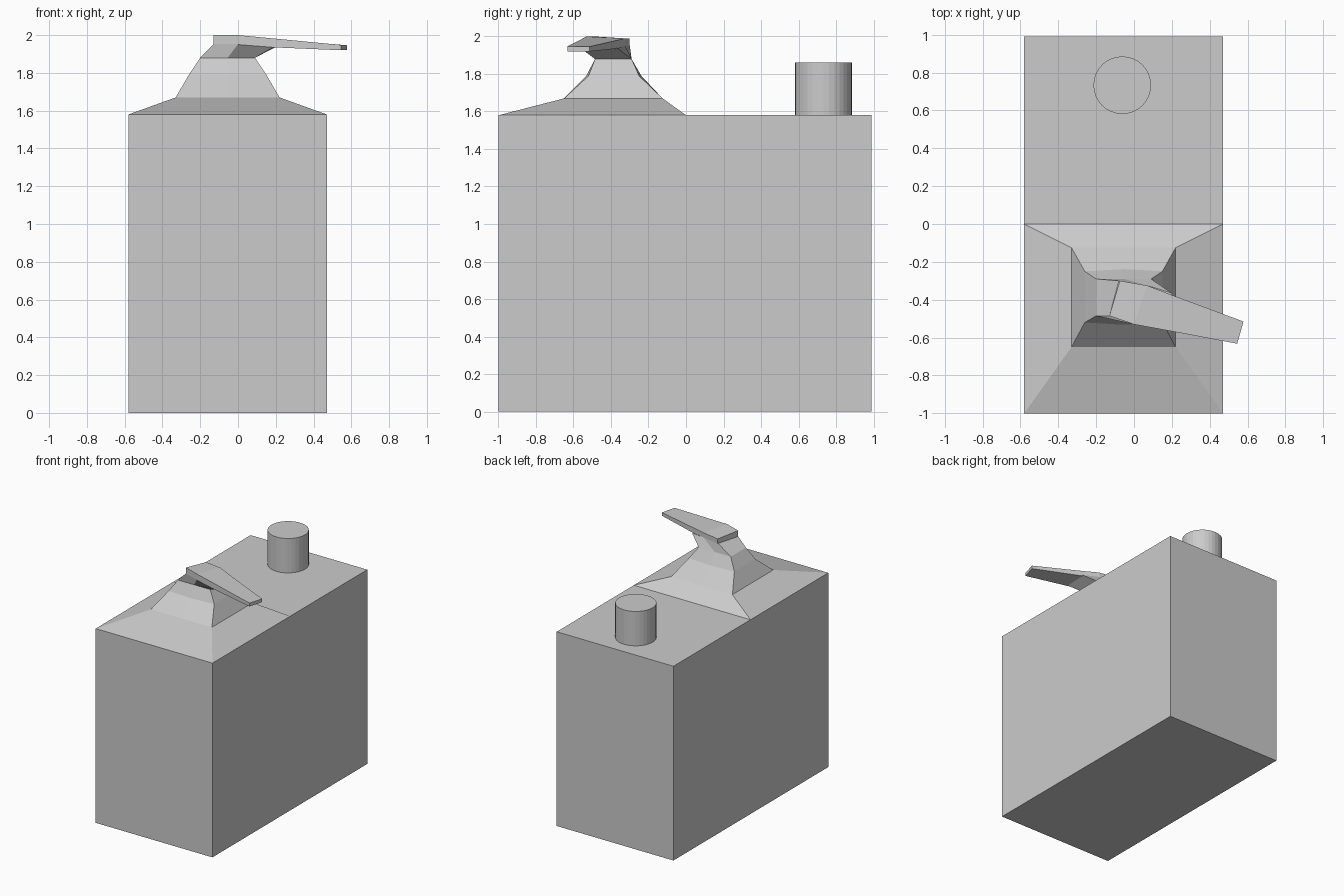
import bpy, bmesh

if "Cube" in bpy.data.objects:
    bpy.data.objects.remove(bpy.data.objects["Cube"])


def loft(name, rings):
    """Skin a closed solid through rings of equal point count."""
    bm = bmesh.new()
    loops = [[bm.verts.new(p) for p in r] for r in rings]
    n = len(loops[0])
    for a, b in zip(loops, loops[1:]):
        for i in range(n):
            j = (i + 1) % n
            bm.faces.new((a[i], a[j], b[j], b[i]))
    bm.faces.new(loops[0][::-1])
    bm.faces.new(loops[-1])
    bmesh.ops.recalc_face_normals(bm, faces=bm.faces)
    mesh = bpy.data.meshes.new(name)
    bm.to_mesh(mesh)
    bm.free()
    obj = bpy.data.objects.new(name, mesh)
    bpy.context.collection.objects.link(obj)
    return obj


def ring(x0, x1, y0, y1, z, bulge=0.0):
    """Six-point rectangle with mid points on the front and back edges."""
    xm = (x0 + x1) / 2
    return [(x0, y0, z), (xm, y0 - bulge, z), (x1, y0, z),
            (x1, y1, z), (xm, y1 + bulge, z), (x0, y1, z)]


# Body block, with the sloped shoulder and tapering neck rising from its front half
loft("body", [ring(-0.58, 0.47, -1.0, 0.99, z) for z in (0, 1.58)])
loft("tap_neck", [
    ring(-0.58, 0.47, -1.0, 0.0, 1.58),
    ring(-0.33, 0.22, -0.65, -0.125, 1.67),
    ring(-0.26, 0.15, -0.52, -0.25, 1.79, 0.012),
    ring(-0.20, 0.09, -0.485, -0.29, 1.88),
    [(-0.13, -0.485, 1.952), (0.0, -0.53, 1.952), (0.19, -0.562, 1.937),
     (0.20, -0.365, 1.937), (0.07, -0.325, 1.952), (-0.08, -0.30, 1.952)],
])

# Lever: front xy, back xy, underside z, front top z, back top z
sections = [
    ((-0.13, -0.485), (-0.075, -0.30), 1.95, 2.0, 1.988),
    ((0.0, -0.53), (0.07, -0.325), 1.95, 2.0, 1.99),
    ((0.19, -0.565), (0.20, -0.375), 1.935, 1.982, 1.978),
    ((0.545, -0.632), (0.578, -0.515), 1.92, 1.948, 1.946),
]
loft("lever", [[(*f, zb), (*b, zb), (*b, tb), (*f, tf)]
               for f, b, zb, tf, tb in sections])

# Round filler cap at the back
bpy.ops.mesh.primitive_cylinder_add(vertices=32, radius=0.152, depth=0.28,
                                    location=(-0.062, 0.733, 1.72))
cap = bpy.context.object
cap.name = "filler_cap"
